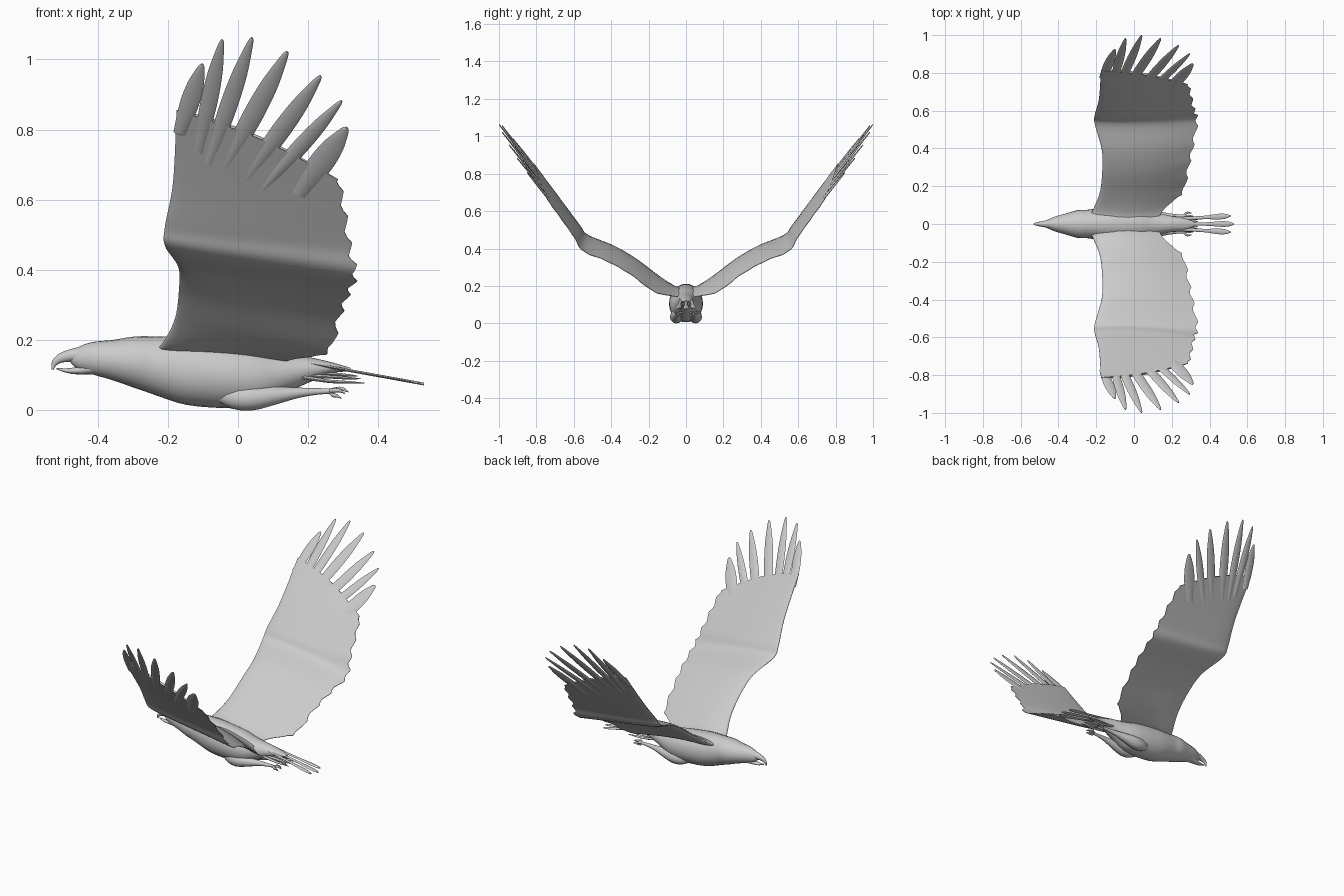
import bpy, bmesh, math
from mathutils import Vector

if "Cube" in bpy.data.objects:
    bpy.data.objects.remove(bpy.data.objects["Cube"])

mat = bpy.data.materials.new("pale grey")
mat.diffuse_color = (0.6, 0.6, 0.6, 1)
mat.use_nodes = True
mat.node_tree.nodes["Principled BSDF"].inputs["Base Color"].default_value = mat.diffuse_color


def finish(name, rings, mirror=False, angle=50):
    """Skin a list of closed point rings, cap the ends, shade smooth."""
    bm = bmesh.new()
    vs = [[bm.verts.new(p) for p in r] for r in rings]
    n = len(vs[0])
    for a, b in zip(vs, vs[1:]):
        for i in range(n):
            bm.faces.new((a[i], a[(i + 1) % n], b[(i + 1) % n], b[i]))
    bm.faces.new(vs[0])
    bm.faces.new(vs[-1])
    bmesh.ops.recalc_face_normals(bm, faces=bm.faces)
    me = bpy.data.meshes.new(name)
    bm.to_mesh(me)
    bm.free()
    me.materials.append(mat)
    ob = bpy.data.objects.new(name, me)
    bpy.context.collection.objects.link(ob)
    bpy.ops.object.select_all(action='DESELECT')
    ob.select_set(True)
    bpy.context.view_layer.objects.active = ob
    bpy.ops.object.shade_smooth_by_angle(angle=math.radians(angle))
    if mirror:
        m = ob.modifiers.new("mirror", 'MIRROR')
        m.use_axis = (False, True, False)
        m.use_mirror_merge = False
    return ob


def spline(keys, per):
    """Catmull-Rom through equal-length tuples."""
    out = []
    for i in range(len(keys) - 1):
        p0, p1 = keys[max(i - 1, 0)], keys[i]
        p2, p3 = keys[i + 1], keys[min(i + 2, len(keys) - 1)]
        for k in range(per):
            t = k / per
            out.append(tuple(
                0.5 * (2 * b + (c - a) * t + (2 * a - 5 * b + 4 * c - d) * t * t
                       + (3 * b - a - 3 * c + d) * t ** 3)
                for a, b, c, d in zip(p0, p1, p2, p3)))
    out.append(tuple(keys[-1]))
    return out


def tube(name, keys, side=(0, 1, 0), sides=12, per=3, mirror=False):
    """Elliptical tube; keys are (x, y, z, radius along side, other radius)."""
    pts = spline(keys, per)
    side = Vector(side).normalized()
    rings = []
    for i, p in enumerate(pts):
        a, b = pts[max(i - 1, 0)], pts[min(i + 1, len(pts) - 1)]
        d = (Vector(b[:3]) - Vector(a[:3])).normalized()
        up = d.cross(side).normalized()
        s = up.cross(d)
        ra, rb = max(p[3], 0.0008), max(p[4], 0.0008)
        rings.append([Vector(p[:3]) + s * ra * math.cos(q) + up * rb * math.sin(q)
                      for q in (2 * math.pi * k / sides for k in range(sides))])
    return finish(name, rings, mirror)


# Body and head: x, top, bottom, half width
body = [(-.478, .174, .142, .010), (-.45, .185, .117, .026), (-.41, .196, .102, .042),
        (-.36, .201, .088, .056), (-.30, .211, .068, .073), (-.25, .212, .052, .075),
        (-.20, .212, .035, .082), (-.13, .208, .014, .090), (-.03, .195, .006, .090),
        (.05, .182, .010, .082), (.12, .165, .045, .062), (.20, .153, .080, .042),
        (.27, .136, .106, .030), (.32, .121, .111, .012)]
tube("body", [(x, 0, (t + b) / 2, w, (t - b) / 2) for x, t, b, w in body], sides=24)

# Open beak
tube("upper_beak", [(-.43, 0, .160, .026, .024), (-.47, 0, .157, .018, .019),
                    (-.502, 0, .150, .012, .014), (-.522, 0, .136, .007, .009),
                    (-.529, 0, .116, .002, .003)])
tube("lower_beak", [(-.41, 0, .122, .030, .020), (-.45, 0, .114, .018, .012),
                    (-.485, 0, .113, .011, .007), (-.517, 0, .119, .002, .002)])

# Legs trailing back, with toes
tube("leg", [(-.06, .045, .050, .012, .020), (-.01, .050, .038, .030, .034),
             (.04, .052, .036, .034, .036), (.10, .050, .042, .026, .027),
             (.17, .045, .050, .014, .015), (.23, .042, .054, .009, .009),
             (.275, .042, .055, .008, .008)], mirror=True)
for i, (dy, dz, dx) in enumerate([(-.016, .002, .03), (0, .006, .04), (.016, .002, .03), (0, -.012, .02)]):
    tube(f"toe_{i + 1}", [(.26, .042, .055, .006, .006),
                          (.26 + dx * .6, .042 + dy, .055 + dz, .006, .006),
                          (.26 + dx, .042 + dy * 1.1, .054 + dz, .005, .005),
                          (.275 + dx, .042 + dy, .046 + dz, .001, .001)], sides=8, mirror=True)

# Thin feathers under the tail
for i, (y, z, x) in enumerate([(.014, .100, .34), (.026, .092, .35), (.034, .080, .36)]):
    tube(f"under_tail_feather_{i + 1}", [(.15, y, .100, .008, .006), (.25, y, z + .004, .009, .005),
                                         (.31, y, z, .007, .004), (x, y, z - .002, .001, .001)],
         sides=8, mirror=True)


# Tail feathers
def tail_feather(name, y0, y1, x1, mirror):
    keys = []
    for t, w in ((0, .012), (.3, .010), (.6, .009), (.82, .015), (.93, .012), (1, .003)):
        x = .16 + (x1 - .16) * t
        keys.append((x, y0 + (y1 - y0) * t, .142 - .067 * (x - .16) / .37, w, .004))
    tube(name, keys, sides=8, mirror=mirror)


tail_feather("middle_tail_feather", 0, 0, .53, False)
tail_feather("side_tail_feather", .022, .043, .512, True)

# Wing: leading edge xyz, trailing edge xyz, thickness
wing = [(-.24, .03, .170, .13, .03, .140, .030), (-.215, .08, .190, .16, .08, .147, .034),
        (-.18, .17, .260, .25, .17, .170, .034), (-.168, .28, .345, .28, .30, .265, .032),
        (-.17, .39, .410, .305, .42, .332, .030), (-.208, .53, .470, .325, .55, .388, .028),
        (-.208, .575, .525, .31, .60, .465, .025), (-.185, .665, .650, .295, .675, .570, .019),
        (-.175, .815, .855, .28, .74, .660, .010)]
stations = spline(wing, 7)
fracs = [0, .02, .06, .13, .24, .38, .54, .70, .84, .93, 1]
saw = (0, .012, .024, .034, .010)
rings = []
for j, s in enumerate(stations):
    le, te = Vector(s[:3]), Vector(s[3:6])
    a, b = stations[max(j - 1, 0)], stations[min(j + 1, len(stations) - 1)]
    span = (Vector(b[:3]) + Vector(b[3:6]) - Vector(a[:3]) - Vector(a[3:6])).normalized()
    chord = te - le
    up = chord.cross(span).normalized()
    tooth = saw[j % 5] if j > 12 else 0
    bulge = .10 * max(0, (j - 49) / 7)          # rounded hand end

    def section(f, sign):
        half = s[6] * 1.3 * math.sqrt(f) * (1 - f) + .0015
        camber = .018 * math.sin(math.pi * f) * (1 - j / len(stations))
        return (le + chord * (f + tooth * f ** 8) + up * (camber + sign * half)
                + span * bulge * .3 * math.sin(math.pi * f))
    rings.append([section(f, 1) for f in fracs] + [section(f, -1) for f in reversed(fracs)])
finish("wing", rings, mirror=True, angle=60)


# Flight feathers fanning from the hand, lying in the outer wing plane
def on_wing(x, z):
    return Vector((x, .55 + .725 * (z - .49 + .1 * (x + .21) / .54), z))


normal = Vector((.54, 0, -.1)).cross(Vector((0, .725, 1))).normalized()
# base x, z, tip x, z, half width
feathers = [(-.146, .85, -.102, .987, .027), (-.092, .835, -.045, 1.056, .024),
            (-.045, .815, .040, 1.062, .025), (.018, .795, .140, 1.022, .029),
            (.088, .750, .235, .953, .028), (.140, .710, .295, .882, .024),
            (.215, .675, .310, .806, .036)]
for i, (bx, bz, tx, tz, w) in enumerate(feathers):
    base, tip = on_wing(bx, bz), on_wing(tx, tz)
    d = tip - base
    across = normal.cross(d).normalized()
    keys = []
    for t, k in ((-.45, .7), (0, .95), (.3, 1), (.6, .85), (.85, .5), (.96, .3), (1, .12)):
        p = base + d * t
        keys.append((p.x, p.y, p.z, w * k, .006 - .003 * max(t, 0)))
    tube(f"flight_feather_{i + 1}", keys, side=across, sides=8, mirror=True)
